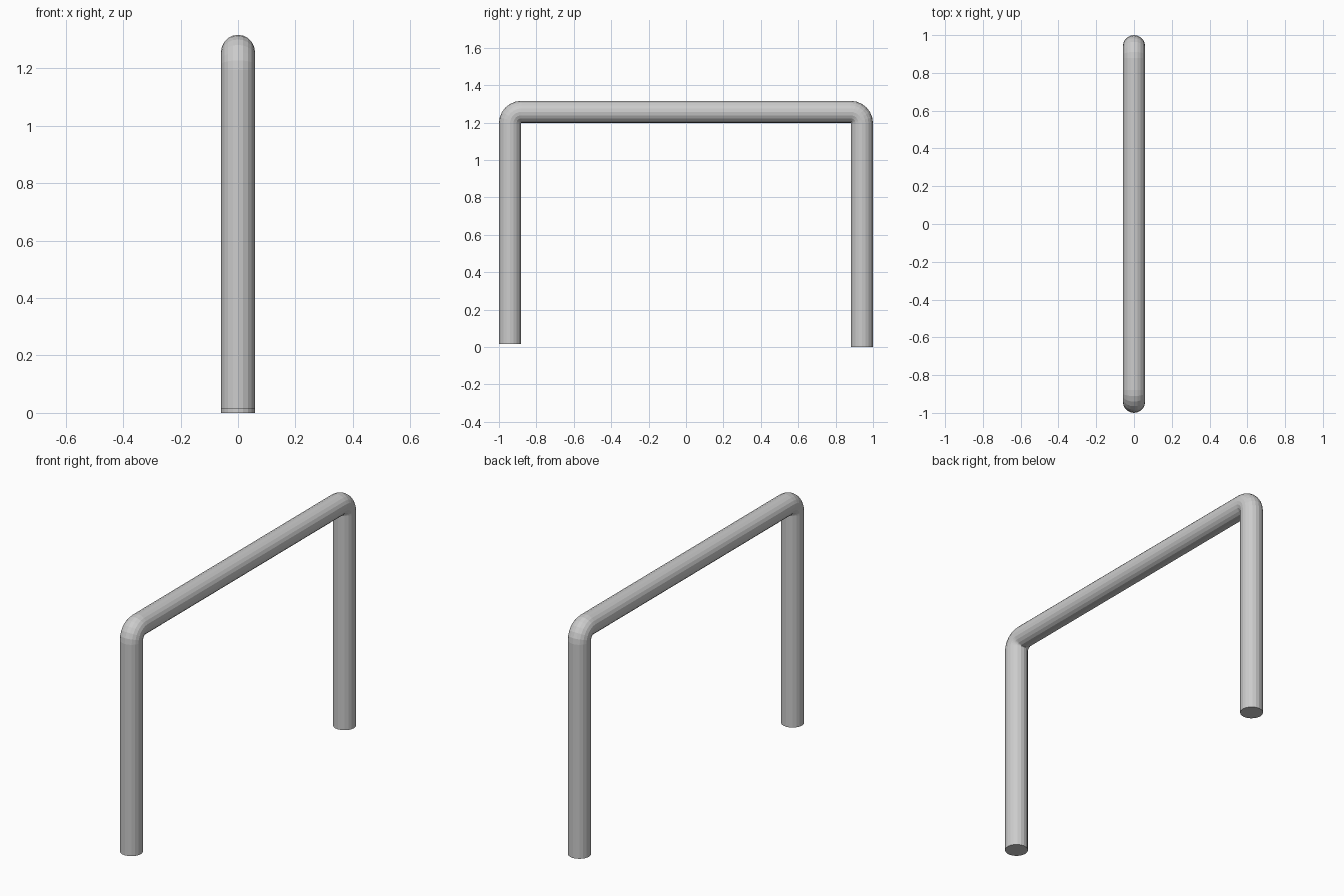
import bpy, bmesh, math
from mathutils import Vector

if "Cube" in bpy.data.objects:
    bpy.data.objects.remove(bpy.data.objects["Cube"])

R = 0.059           # tube radius
BEND = 0.061        # bend radius along the tube centre
SIDES, STEPS = 20, 6
Y, Z = 0.941, 1.257  # leg and crossbar centre lines


def arc(cy, cz, a0, a1):
    """Centre points and outward angles for one rounded corner."""
    out = []
    for i in range(STEPS + 1):
        a = math.radians(a0 + (a1 - a0) * i / STEPS)
        out.append((cy + BEND * math.cos(a), cz + BEND * math.sin(a), a))
    return out


# centre line: front leg, corner, crossbar, corner, back leg
path = [(-Y, 0.015, math.pi)]
path += arc(-Y + BEND, Z - BEND, 180, 90)
path += arc(Y - BEND, Z - BEND, 90, 0)
path += [(Y, 0.0, 0.0)]

# sweep a round section along the centre line
bm = bmesh.new()
rings = []
for y, z, a in path:
    outward = Vector((0, math.cos(a), math.sin(a)))
    ring = []
    for k in range(SIDES):
        t = 2 * math.pi * k / SIDES
        p = Vector((0, y, z)) + R * (math.cos(t) * outward + math.sin(t) * Vector((1, 0, 0)))
        ring.append(bm.verts.new(p))
    rings.append(ring)
for r0, r1 in zip(rings, rings[1:]):
    for k in range(SIDES):
        n = (k + 1) % SIDES
        bm.faces.new((r0[k], r0[n], r1[n], r1[k]))

# flat feet
bm.faces.new(rings[0])
bm.faces.new(rings[-1])
bmesh.ops.recalc_face_normals(bm, faces=bm.faces)

mesh = bpy.data.meshes.new("bent_tube_rail")
bm.to_mesh(mesh)
bm.free()
rail = bpy.data.objects.new("bent_tube_rail", mesh)
bpy.context.collection.objects.link(rail)
